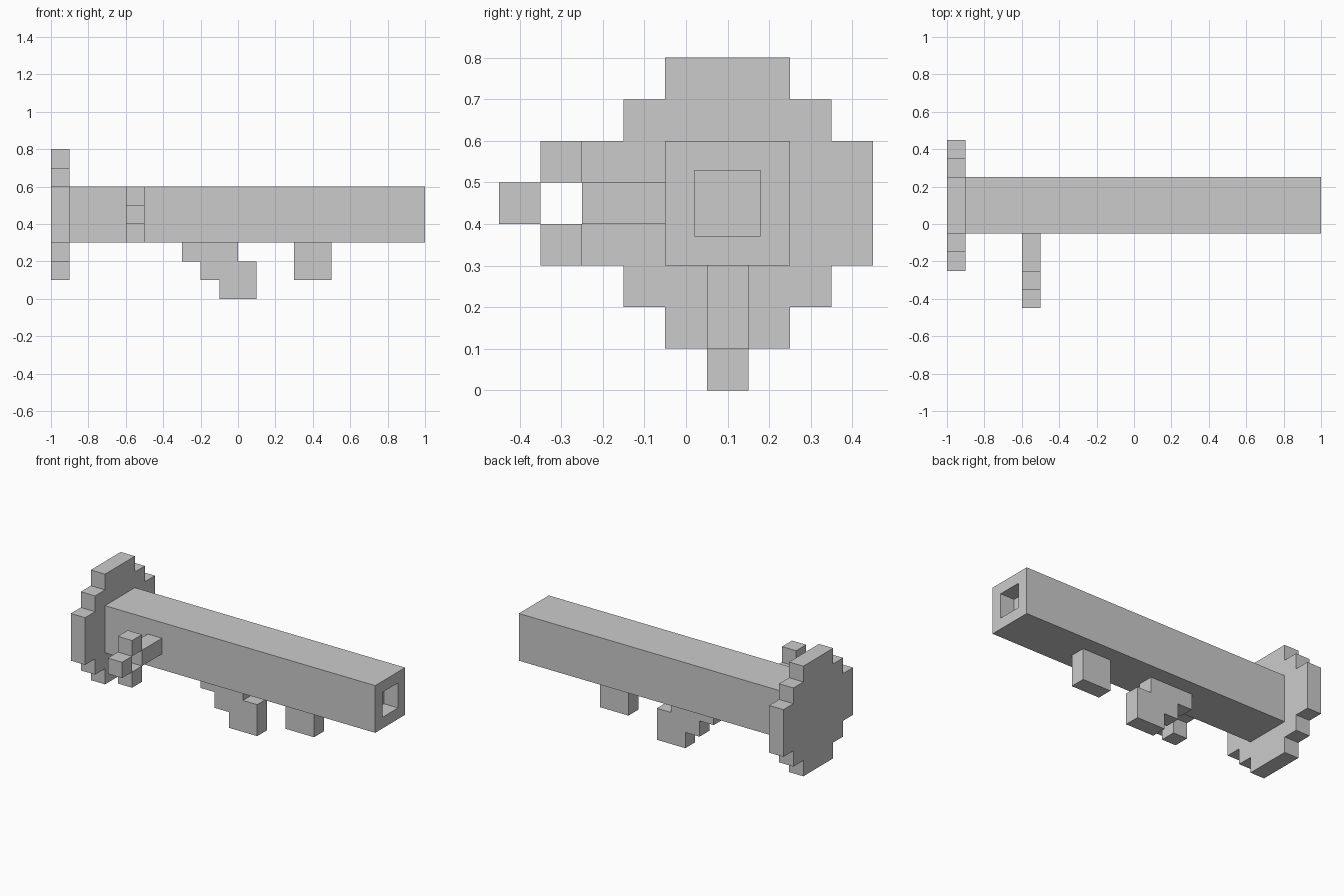
import bpy
import bmesh
from mathutils import Vector

cube = bpy.data.objects.get("Cube")
if cube:
    bpy.data.objects.remove(cube, do_unlink=True)

U = 0.1           # one block
MID = 0.1         # y of the barrel axis
AXIS = 0.45       # z of the barrel axis

grey = bpy.data.materials.new("plain_grey")
grey.use_nodes = True
colour = (0.6, 0.6, 0.6, 1)
grey.diffuse_color = colour
grey.node_tree.nodes["Principled BSDF"].inputs["Base Color"].default_value = colour


def finish(name, bm):
    bmesh.ops.recalc_face_normals(bm, faces=bm.faces[:])
    mesh = bpy.data.meshes.new(name)
    bm.to_mesh(mesh)
    bm.free()
    mesh.materials.append(grey)
    obj = bpy.data.objects.new(name, mesh)
    bpy.context.collection.objects.link(obj)
    return obj


def extrude(name, outline, depth):
    """Face through the outline, pushed along the depth vector."""
    bm = bmesh.new()
    face = bm.faces.new([bm.verts.new(p) for p in outline])
    new = bmesh.ops.extrude_face_region(bm, geom=[face])["geom"]
    verts = [v for v in new if isinstance(v, bmesh.types.BMVert)]
    bmesh.ops.translate(bm, verts=verts, vec=depth)
    return finish(name, bm)


def box(name, low, high):
    (x0, y0, z0), (x1, y1, z1) = low, high
    outline = [(x0, y0, z0), (x1, y0, z0), (x1, y0, z1), (x0, y0, z1)]
    return extrude(name, outline, (0, y1 - y0, 0))


# Square barrel with a small recessed muzzle
barrel = box("barrel", (-0.9, MID - 1.5 * U, 0.3), (1, MID + 1.5 * U, 0.6))
bm = bmesh.new()
bm.from_mesh(barrel.data)
end = max(bm.faces, key=lambda f: f.calc_center_median().x)
bmesh.ops.inset_region(bm, faces=[end], thickness=U)
bore = bmesh.ops.extrude_discrete_faces(bm, faces=[end])["faces"][0]
bmesh.ops.translate(bm, verts=bore.verts[:], vec=(-U, 0, 0))
bm.to_mesh(barrel.data)
bm.free()

# Stepped round end plate, one quarter outline turned four times
quarter = [(3.5, -1.5), (3.5, 1.5), (2.5, 1.5), (2.5, 2.5), (1.5, 2.5)]
outline = []
for turn in range(4):
    for y, z in quarter:
        for _ in range(turn):
            y, z = -z, y
        outline.append((-1, MID + y * U, AXIS + z * U))
# drop corners shared by neighbouring quarters
unique = [p for i, p in enumerate(outline)
          if (Vector(p) - Vector(outline[i - 1])).length > 0.001]
extrude("end_plate", unique, (U, 0, 0))

# Side handle: a stem with an open ring of four blocks
box("handle_stem", (-0.6, -0.25, 0.4), (-0.5, -0.05, 0.5))
for name, y, z in (("handle_outer_block", -0.45, 0.4),
                   ("handle_upper_block", -0.35, 0.5),
                   ("handle_lower_block", -0.35, 0.3)):
    box(name, (-0.6, y, z), (-0.5, y + U, z + U))

# Stepped rear grip below the barrel
steps = [(-3, 3), (-3, 2), (-2, 2), (-2, 1), (-1, 1), (-1, 0),
         (1, 0), (1, 2), (0, 2), (0, 3)]
extrude("rear_grip", [(x * U, MID - U / 2, z * U) for x, z in steps], (0, U, 0))

# Front grip
box("front_grip", (0.3, MID - U / 2, 0.1), (0.5, MID + U / 2, 0.3))
